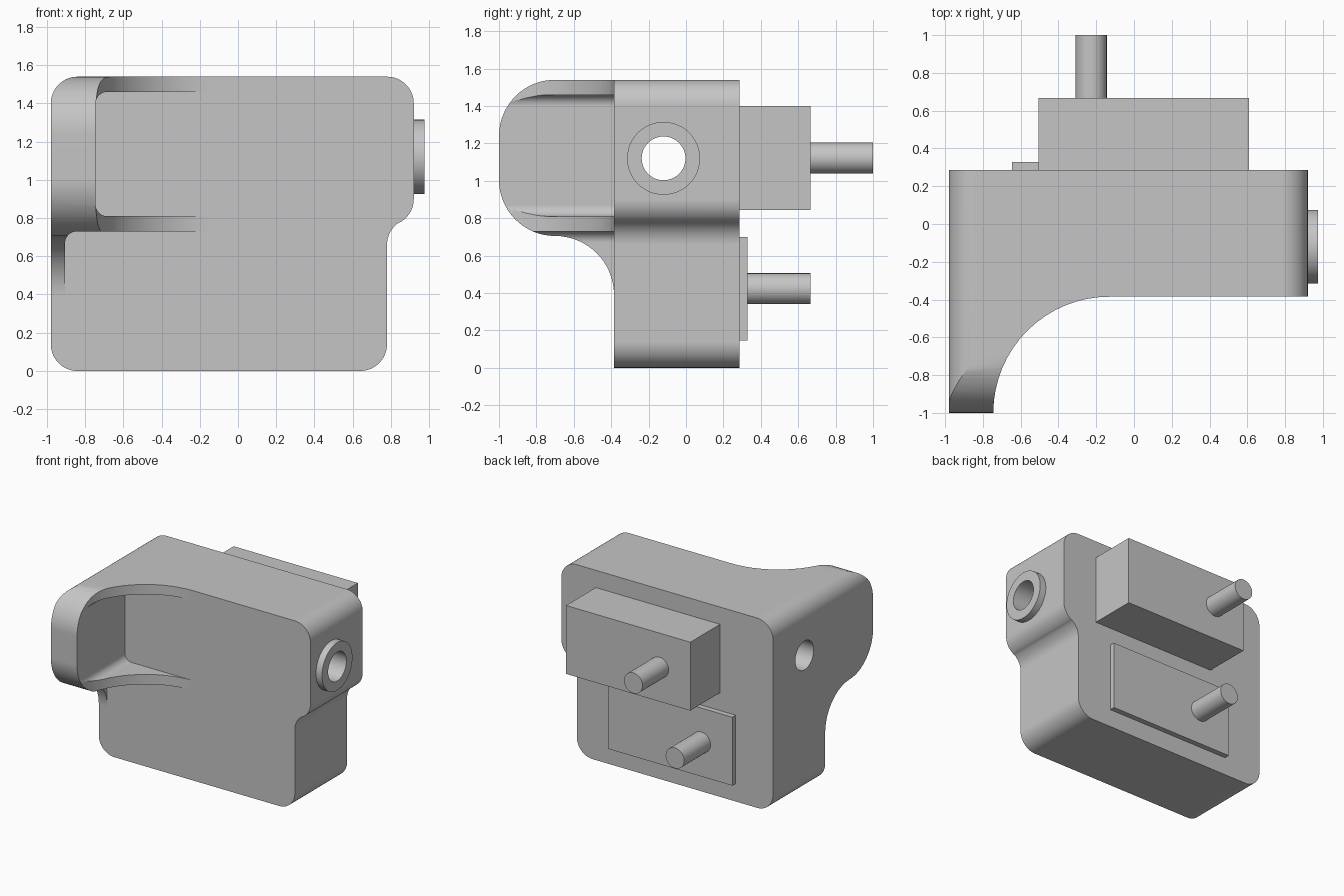
import bpy
import bmesh
from math import cos, sin, radians
from mathutils import Vector

default = bpy.data.objects.get("Cube")
if default:
    bpy.data.objects.remove(default, do_unlink=True)

grey = bpy.data.materials.new("light grey")
grey.use_nodes = True
grey.diffuse_color = (0.56, 0.56, 0.56, 1)
grey.node_tree.nodes["Principled BSDF"].inputs["Base Color"].default_value = grey.diffuse_color

# Where a profile's (u, v) and its extrusion depth w land in space
AXES = {
    "x": lambda u, v, w: (w, u, v),
    "y": lambda u, v, w: (u, w, v),
    "z": lambda u, v, w: (u, v, w),
}


def arc(cu, cv, r, start, end, steps=16):
    """Points along a circular arc, angles in degrees."""
    angles = [radians(start + (end - start) * i / steps) for i in range(steps + 1)]
    return [(cu + r * cos(a), cv + r * sin(a)) for a in angles]


def extrude(name, outline, axis, low, high):
    """Solid made by extruding a closed outline along an axis."""
    bm = bmesh.new()
    place = AXES[axis]
    face = bm.faces.new([bm.verts.new(place(u, v, low)) for u, v in outline])
    cap = bmesh.ops.extrude_face_region(bm, geom=[face])["geom"]
    verts = [g for g in cap if isinstance(g, bmesh.types.BMVert)]
    bmesh.ops.translate(bm, verts=verts, vec=Vector(place(0, 0, high - low)))
    bmesh.ops.recalc_face_normals(bm, faces=bm.faces)
    mesh = bpy.data.meshes.new(name)
    bm.to_mesh(mesh)
    bm.free()
    mesh.materials.append(grey)
    obj = bpy.data.objects.new(name, mesh)
    bpy.context.collection.objects.link(obj)
    return obj


def box(name, x, y, z):
    outline = [(x[0], z[0]), (x[1], z[0]), (x[1], z[1]), (x[0], z[1])]
    return extrude(name, outline, "y", *y)


def rod(name, centre, r, axis, low, high):
    return extrude(name, arc(*centre, r, 0, 360, 48)[:-1], axis, low, high)


def activate(obj):
    bpy.ops.object.select_all(action="DESELECT")
    obj.select_set(True)
    bpy.context.view_layer.objects.active = obj


def combine(obj, cutter, operation):
    """Apply an exact boolean and discard the helper."""
    mod = obj.modifiers.new("boolean", "BOOLEAN")
    mod.operation, mod.solver, mod.object = operation, "EXACT", cutter
    activate(obj)
    bpy.ops.object.modifier_apply(modifier=mod.name)
    bpy.data.objects.remove(cutter, do_unlink=True)


def smooth(obj):
    activate(obj)
    bpy.ops.object.shade_smooth_by_angle(angle=radians(25))
    mod = obj.modifiers.new("weighted normals", "WEIGHTED_NORMAL")
    mod.keep_sharp = True


# Main dimensions
LEFT, RIGHT, STEP = -0.98, 0.92, 0.78
TOP, FRONT, BACK = 1.54, -0.385, 0.285
R = 0.14
WALL = -0.745
HOLE = (-0.12, 1.12)

# Housing: front outline with rounded corners and a stepped side
outline = (arc(LEFT + R, R, R, 270, 180) + arc(LEFT + R, TOP - R, R, 180, 90)
           + arc(RIGHT - R, TOP - R, R, 90, 0) + arc(STEP, 0.9, R, 0, -60)
           + arc(RIGHT, 0.66, R, 120, 180)[1:] + arc(STEP - R, R, R, 0, -90))
housing = extrude("housing", outline, "y", -1.1, BACK)

# Side outline: rounded flange nose sweeping down into the front
side = (arc(-0.7, TOP - 0.3, 0.3, 90, 180) + arc(-0.7, 1.005, 0.3, 180, 270)
        + arc(-0.7, 0.39, 0.315, 90, 0)[1:]
        + [(FRONT, -0.2), (0.5, -0.2), (0.5, 1.7), (-0.7, 1.7)])
combine(housing, extrude("side_shape", side, "x", -1.3, 1.3), "INTERSECT")

# Plan outline: large hollow curve between flange and front
plan = ([(-1.3, 0.5), (-1.3, -1.3), (WALL, -1.3)] + arc(-0.13, -1, 0.615, 180, 90)
        + [(1.3, FRONT), (1.3, 0.5)])
combine(housing, extrude("plan_shape", plan, "z", -0.3, 1.8), "INTERSECT")

# Pocket between the two ribs, and the relief below the lower rib
r = 0.06
pocket = (arc(WALL + r, 1.46 - r, r, 90, 180) + arc(WALL + r, 0.81 + r, r, 180, 270)
          + [(1.2, 0.81), (1.2, 1.46)])
combine(housing, extrude("pocket", pocket, "y", -1.3, FRONT), "DIFFERENCE")
relief = arc(-0.905 + r, 0.73 - r, r, 90, 180) + [(-0.905, -0.2), (1.2, -0.2), (1.2, 0.73)]
combine(housing, extrude("relief", relief, "y", -1.3, FRONT), "DIFFERENCE")

# Collar and the bore through the whole width
collar = rod("collar", HOLE, 0.195, "x", RIGHT - 0.02, 0.975)
for part in (housing, collar):
    combine(part, rod("bore", HOLE, 0.117, "x", -1.3, 1.3), "DIFFERENCE")

# Rear block, rear plate and their pins
box("rear_block", (-0.505, 0.61), (BACK - 0.01, 0.666), (0.845, 1.4))
box("rear_plate", (-0.645, 0.47), (BACK - 0.01, 0.328), (0.145, 0.7))
upper_pin = rod("upper_pin", (-0.227, 1.122), 0.083, "y", 0.65, 1.0)
lower_pin = rod("lower_pin", (-0.367, 0.423), 0.083, "y", 0.31, 0.666)

for part in (housing, collar, upper_pin, lower_pin):
    smooth(part)
